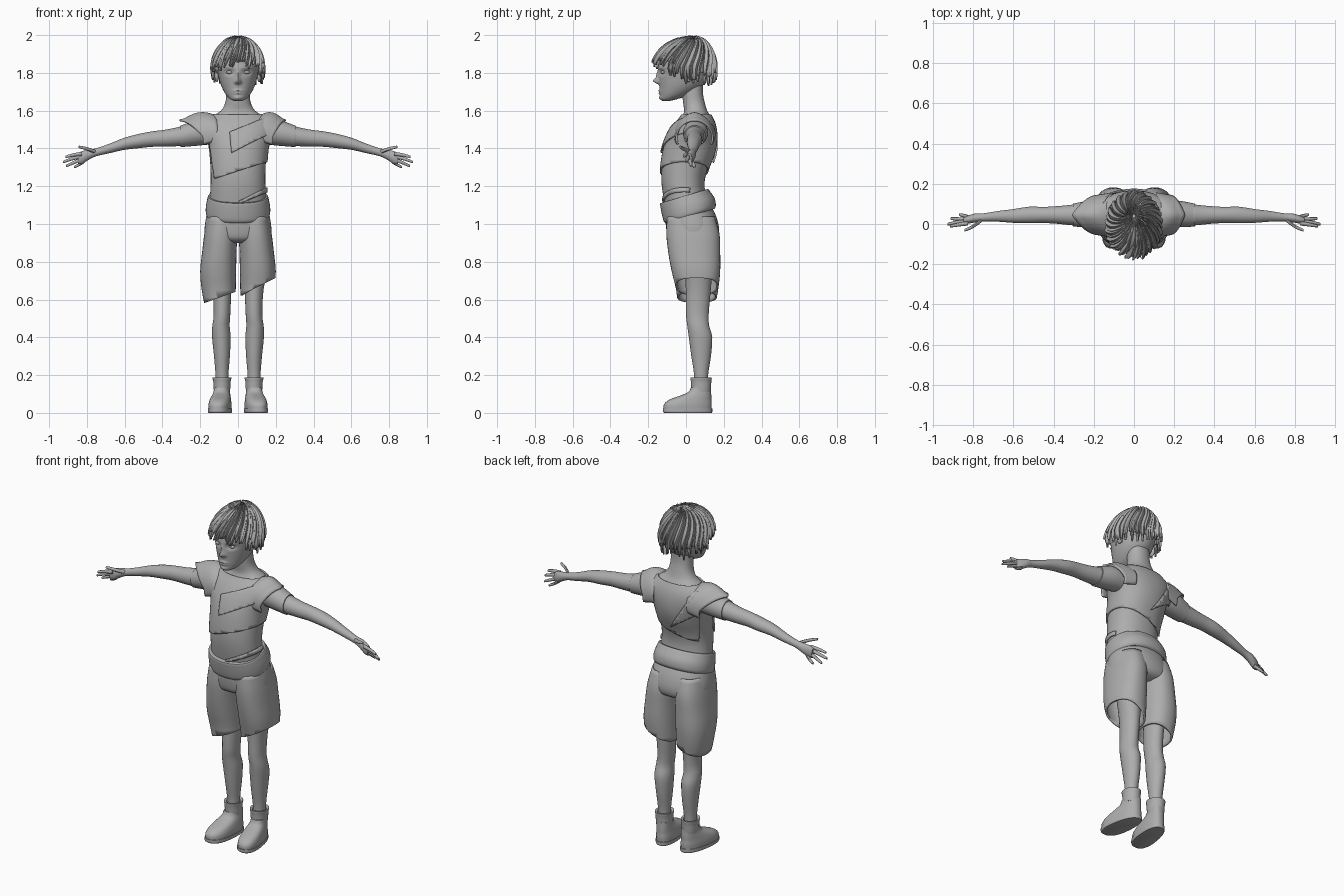
import bpy, bmesh, math, random
from mathutils import Vector

if "Cube" in bpy.data.objects:
    bpy.data.objects.remove(bpy.data.objects["Cube"])

random.seed(4)
grey = bpy.data.materials.new("plain grey")
grey.diffuse_color = (0.42, 0.42, 0.42, 1)
grey.use_nodes = True
grey.node_tree.nodes["Principled BSDF"].inputs["Base Color"].default_value = grey.diffuse_color


def finish(name, bm, thick=0, angle=40):
    """Turn a bmesh into a smooth shaded object."""
    bmesh.ops.recalc_face_normals(bm, faces=bm.faces)
    me = bpy.data.meshes.new(name)
    bm.to_mesh(me)
    bm.free()
    me.materials.append(grey)
    ob = bpy.data.objects.new(name, me)
    bpy.context.collection.objects.link(ob)
    bpy.ops.object.select_all(action='DESELECT')
    ob.select_set(True)
    bpy.context.view_layer.objects.active = ob
    bpy.ops.object.shade_smooth_by_angle(angle=math.radians(angle))
    if thick:
        mod = ob.modifiers.new("thickness", 'SOLIDIFY')
        mod.thickness = thick
        mod.offset = -1
    return ob


def smooth_rows(rows, steps):
    """Catmull-Rom interpolation between cross-section rows."""
    out = []
    for i in range(len(rows) - 1):
        a, b, c, d = rows[max(i - 1, 0)], rows[i], rows[i + 1], rows[min(i + 2, len(rows) - 1)]
        for k in range(steps):
            t = k / steps
            out.append([0.5 * (2 * q + (r - p) * t + (2 * p - 5 * q + 4 * r - s) * t * t
                               + (3 * q - p - 3 * r + s) * t ** 3) for p, q, r, s in zip(a, b, c, d)])
    return out + [rows[-1]]


def loft(rows, axis='Z', side=1, segs=28, steps=3, power=2.0, caps=True):
    """Skin rings (x, y, z, radius a, radius b) lying across the given axis."""
    bm = bmesh.new()
    rings = []
    for x, y, z, ra, rb in smooth_rows(rows, steps):
        ring = []
        for i in range(segs):
            t = 2 * math.pi * i / segs
            c, s = math.cos(t), math.sin(t)
            c = math.copysign(abs(c) ** (2 / power), c) * ra
            s = math.copysign(abs(s) ** (2 / power), s) * rb
            p = (x + c, y + s, z) if axis == 'Z' else (x, y + c, z + s)
            ring.append(bm.verts.new((p[0] * side, p[1], p[2])))
        rings.append(ring)
    for a, b in zip(rings, rings[1:]):
        for i in range(segs):
            j = (i + 1) % segs
            bm.faces.new((a[i], a[j], b[j], b[i]))
    if caps:
        bm.faces.new(rings[0])
        bm.faces.new(rings[-1])
    bmesh.ops.recalc_face_normals(bm, faces=bm.faces)
    return bm


def zrow(z, rx, front, back, x=0):
    return (x, (front + back) / 2, z, rx, (back - front) / 2)


def keep(bm, point, normal):
    """Cut away everything behind a plane."""
    bmesh.ops.bisect_plane(bm, geom=bm.verts[:] + bm.edges[:] + bm.faces[:], plane_co=point,
                           plane_no=normal, clear_inner=True)


def ball(name, centre, radii):
    bm = bmesh.new()
    bmesh.ops.create_uvsphere(bm, u_segments=16, v_segments=10, radius=1)
    for v in bm.verts:
        v.co = [c + p * r for c, p, r in zip(centre, v.co, radii)]
    finish(name, bm)


# torso and neck
torso = [zrow(*r) for r in (
    (1.0, .155, -.095, .14), (1.1, .152, -.112, .115), (1.2, .145, -.128, .098), (1.28, .145, -.13, .11),
    (1.36, .15, -.12, .14), (1.42, .158, -.105, .155), (1.48, .178, -.08, .157), (1.53, .175, -.05, .148),
    (1.57, .135, -.02, .13), (1.6, .09, -.01, .112), (1.64, .068, -.015, .1), (1.69, .062, -.02, .09),
    (1.75, .06, -.02, .09))]
finish("torso", loft(torso, segs=48, power=2.2))


# layered vest panels: each keeps the torso skin on one side of every plane
def panel(name, lift, planes):
    bm = loft(torso, segs=48, steps=4, power=2.2, caps=False)
    for point, normal in planes:
        keep(bm, point, normal)
    bm.normal_update()
    for v, n in [(v, v.normal.copy()) for v in bm.verts]:
        v.co += n * lift
    finish(name, bm, 0.009)


panel("vest", .009, [((0, 0, 1.28), (-.33, 0, 1)), ((-.16, 0, 1.53), (1, 0, .138)), ((0, 0, 1.575), (0, 0, -1))])
panel("lapel", .02, [((0, .03, 0), (0, -1, 0)), ((-.035, 0, 1.4), (1, 0, .1)),
                     ((-.04, 0, 1.48), (.41, 0, -1)), ((-.03, 0, 1.375), (-.53, 0, 1))])
panel("waist_wrap", .01, [((0, .02, 0), (0, -1, 0)), ((0, 0, 1.105), (-.43, 0, 1)), ((0, 0, 1.12), (.5, 0, -1)),
                          ((.005, 0, 0), (1, 0, 0))])
panel("back_panel", .02, [((0, .02, 0), (0, 1, 0)), ((0, 0, 1.33), (-1.6, 0, -1)), ((0, 0, 1.33), (.7, 0, 1))])

# waistband, tilted up towards the back
bm = loft([zrow(*r) for r in ((1.035, .162, -.105, .15), (1.05, .17, -.118, .158), (1.09, .17, -.128, .152),
                              (1.13, .163, -.135, .13), (1.15, .157, -.136, .117), (1.148, .14, -.12, .1))],
          segs=48, power=2.2)
for v in bm.verts:
    v.co.z += .3 * v.co.y
finish("waistband", bm)

# shorts
finish("shorts_hips", loft([zrow(*r) for r in ((.9, .11, -.05, .12), (.92, .165, -.09, .165), (.97, .177, -.104, .176),
                                               (1.04, .168, -.11, .16), (1.1, .155, -.112, .13))], segs=48, power=2.2))
for side, hem, slope in ((-1, .645, -.35), (1, .615, .5)):
    bm = loft([zrow(z, (b - a) / 2, f, k, (a + b) / 2) for z, a, b, f, k in (
        (1.04, .01, .16, -.1, .15), (.95, .004, .178, -.104, .177), (.85, .008, .19, -.094, .181),
        (.75, .01, .2, -.076, .181), (.65, .012, .192, -.052, .17), (.54, .012, .17, -.04, .15))],
        side=side, segs=40, power=2.3, caps=False)
    keep(bm, (0, 0, hem), (-slope * side, 0, 1))
    finish("shorts_leg", bm, .01)

for side in (-1, 1):
    # leg, ankle cuff and shoe
    finish("leg", loft([(.095, .07, .8, .068, .075), (.085, .065, .65, .05, .066), (.085, .06, .52, .044, .06),
                        (.09, .065, .46, .046, .058), (.088, .077, .4, .049, .062), (.085, .08, .3, .042, .052),
                        (.085, .08, .2, .034, .037), (.085, .08, .1, .034, .037)], side=side))
    finish("ankle_cuff", loft([(.085, .08, .11, .042, .05), (.085, .08, .13, .044, .052), (.085, .08, .165, .046, .054),
                               (.085, .08, .187, .05, .056), (.085, .08, .183, .037, .042),
                               (.085, .08, .16, .034, .038)], side=side))
    for name, rows in (("shoe", ((.015, .06, -.118, .134), (.045, .061, -.117, .136), (.07, .057, -.088, .134),
                                 (.09, .052, -.035, .134), (.11, .047, .012, .133), (.135, .044, .026, .132))),
                       ("sole", ((0, .06, -.116, .136), (.006, .064, -.122, .139), (.022, .064, -.122, .139)))):
        bm = loft([zrow(*r, .085) for r in rows], side=side, segs=36, power=2.4)
        for v in bm.verts:
            x = (abs(v.co.x) - .085) * (.95 - .6 * v.co.y) + .085 - .12 * (v.co.y - .08)
            v.co.x = side * x
        finish(name, bm)

    # arm with a sleeve band
    finish("arm", loft([(.1, .055, 1.49, .055, .055), (.2, .05, 1.485, .062, .065), (.3, .045, 1.465, .052, .052),
                        (.38, .045, 1.455, .044, .045), (.45, .045, 1.45, .04, .041), (.52, .045, 1.44, .041, .038),
                        (.6, .04, 1.425, .034, .032), (.68, .038, 1.4, .026, .025), (.75, .033, 1.38, .02, .021),
                        (.79, .03, 1.367, .022, .027), (.825, .022, 1.352, .02, .034),
                        (.848, .017, 1.346, .014, .028)], axis='X', side=side))
    finish("sleeve_band", loft([(.16, .052, 1.486, .064, .066), (.22, .05, 1.482, .066, .068), (.295, .045, 1.466, .058, .058),
                                (.303, .045, 1.465, .056, .056), (.303, .045, 1.465, .045, .045)], axis='X', side=side))

    # thumb and fingers: base, middle, tip
    for name, pts in (("thumb", ((.755, .022, 1.382), (.8, -.012, 1.398), (.84, -.03, 1.408))),
                      ("index_finger", ((.825, .004, 1.372), (.87, -.003, 1.366), (.91, -.01, 1.356))),
                      ("middle_finger", ((.835, .012, 1.357), (.88, .008, 1.345), (.923, 0, 1.329))),
                      ("ring_finger", ((.83, .02, 1.342), (.87, .024, 1.325), (.908, .027, 1.308))),
                      ("little_finger", ((.815, .03, 1.332), (.84, .04, 1.315), (.866, .046, 1.302)))):
        radii = (.011, .0095, .007)
        rows = [(*p, r, r) for p, r in zip(pts, radii)]
        rows.append((pts[2][0] + .003, pts[2][1], pts[2][2], .003, .003))
        finish(name, loft(rows, axis='X', side=side, segs=10))

    # flared shoulder cap, wider on one side
    tip = .31 if side < 0 else .255
    bm = bmesh.new()
    grid = []
    for i in range(25):
        a = math.radians(-112 + 224 * i / 24)
        reach = tip - (tip - .185) * min(1, abs(a) / 1.5) ** 1.1
        row = []
        for j in range(9):
            v = j / 8
            x = .11 + (reach - .11) * v
            high = .098 + .028 * math.sin(math.pi * min(1, v * 1.1)) * (1 - abs(a) / 2)
            zc = 1.475 - .02 * v
            row.append(bm.verts.new((side * x, .045 + (.112 - .012 * v) * math.sin(a), zc + high * math.cos(a))))
        grid.append(row)
    for a, b in zip(grid, grid[1:]):
        for j in range(8):
            bm.faces.new((a[j], a[j + 1], b[j + 1], b[j]))
    finish("shoulder_cap", bm, .01)

    # eye and ear
    ball("eye", (side * .045, -.122, 1.803), (.018, .012, .009))
    ball("ear", (side * .112, .015, 1.785), (.012, .022, .033))

# head, with nose, lips, brow and eye sockets pushed out of the face
bm = loft([zrow(*r) for r in ((1.652, .022, -.125, -.085), (1.662, .042, -.135, -.04), (1.685, .064, -.138, .02),
                              (1.72, .084, -.14, .075), (1.76, .098, -.143, .11), (1.82, .11, -.147, .13),
                              (1.88, .114, -.137, .132), (1.94, .092, -.1, .11), (1.975, .045, -.05, .06))],
          segs=96, steps=8)
bumps = [(0, 1.757, .013, .014, .03), (0, 1.785, .009, .025, .012), (0, 1.705, .024, .006, .008),
         (0, 1.692, .02, .005, .007), (0, 1.668, .02, .01, .006)]
for s in (-1, 1):
    bumps += [(s * .045, 1.803, .024, .014, -.014), (s * .045, 1.828, .03, .008, .004), (s * .013, 1.75, .007, .007, .007)]
for v in bm.verts:
    if v.co.y < -.03:
        v.co.y -= sum(h * math.exp(-((v.co.x - x) / w) ** 2 - ((v.co.z - z) / t) ** 2) for x, z, w, t, h in bumps)
finish("head", bm, angle=60)

# scalp under the hair
bm = bmesh.new()
bmesh.ops.create_uvsphere(bm, u_segments=32, v_segments=20, radius=1)
for v in bm.verts:
    v.co = (v.co.x * .128, v.co.y * .156 - .008, v.co.z * .158 + 1.83)
keep(bm, (0, 0, 1.83), (0, .33, 1))
finish("scalp", bm, .006)

# hair locks: tapered strips swirling out from the crown
bm = bmesh.new()


def lock(angle, start, end, width, lift):
    last = None
    for k in range(11):
        s = start + (end - start) * k / 10
        th = min(s, 1) * math.pi / 2
        drop = max(0, s - 1)
        a = angle + .6 * max(0, 1 - s)
        grow = lift * (.4 + .6 * k / 10)
        half = width * (1 - (k / 10) ** 3 * .75) * (.35 + .65 * math.sin(th)) / .15
        ring = []
        for side, out in ((-1, -.003), (0, .005), (1, -.003)):
            b = a + side * half
            r = math.sin(th) * (1 - .15 * drop)
            crown = .05 * (1 - math.sin(th))
            ring.append(bm.verts.new((math.sin(b) * r * (.13 + grow + out),
                                      -.008 + crown - math.cos(b) * r * (.16 + grow + out),
                                      1.83 + math.cos(th) * (.16 + min(grow, .006) + out) - drop * .28)))
        if last:
            for i in (0, 1):
                bm.faces.new((last[i], last[i + 1], ring[i + 1], ring[i]))
        last = ring


for layer, (count, start, lift) in enumerate(((30, .04, .004), (26, .08, .009), (22, .25, .014))):
    for i in range(count):
        a = 2 * math.pi * (i + layer * .4) / count
        back = (1 - math.cos(a)) / 2
        end = .96 + .34 * min(1, back * 1.7) + random.uniform(-.1, .06) - .05 * layer
        lock(a + random.uniform(-.06, .06), start, end, random.uniform(.017, .023), lift)
finish("hair", bm, .004, 30)
